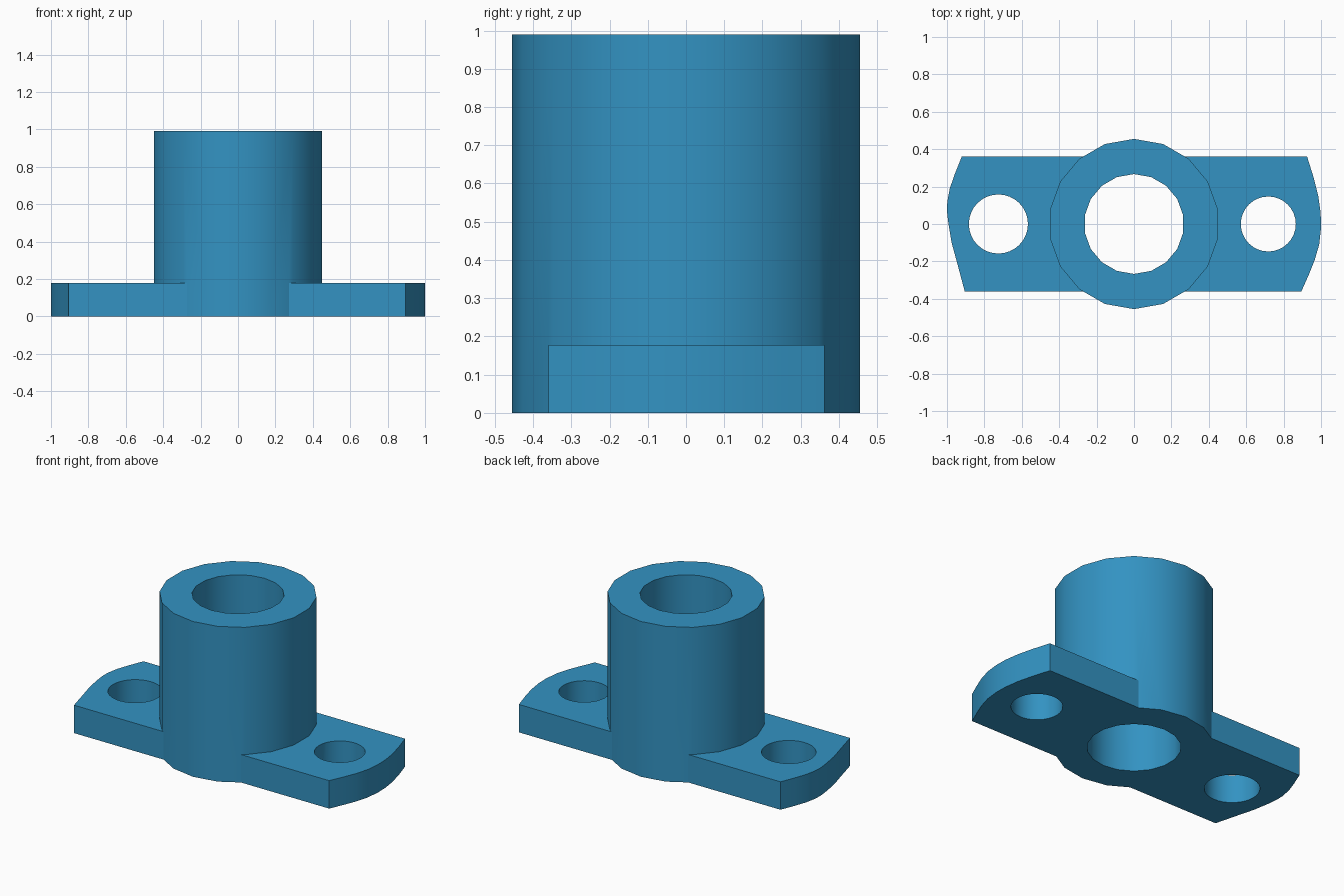
import bpy, bmesh, math

old = bpy.data.objects.get("Cube")
if old:
    bpy.data.objects.remove(old, do_unlink=True)

HEIGHT, PLATE = 0.99, 0.178

blue = bpy.data.materials.new("blue")
blue.use_nodes = True
colour = (0.033, 0.29, 0.54, 1.0)
blue.diffuse_color = colour
blue.node_tree.nodes["Principled BSDF"].inputs["Base Color"].default_value = colour


def prism(name, outline, z0, z1):
    """Extrude a counter-clockwise outline from z0 to z1."""
    bm = bmesh.new()
    base = bm.faces.new([bm.verts.new((x, y, z0)) for x, y in outline])
    top = bmesh.ops.extrude_face_region(bm, geom=[base], use_keep_orig=True)
    moved = [v for v in top["geom"] if isinstance(v, bmesh.types.BMVert)]
    bmesh.ops.translate(bm, verts=moved, vec=(0, 0, z1 - z0))
    bmesh.ops.recalc_face_normals(bm, faces=bm.faces)
    mesh = bpy.data.meshes.new(name)
    bm.to_mesh(mesh)
    bm.free()
    mesh.materials.append(blue)
    obj = bpy.data.objects.new(name, mesh)
    bpy.context.collection.objects.link(obj)
    return obj


def circle(cx, r, sides):
    """Circle on the x axis, with a corner pointing to +y."""
    angles = [math.pi / 2 + math.tau * i / sides for i in range(sides)]
    return [(cx + r * math.cos(a), r * math.sin(a)) for a in angles]


def combine(target, tool, operation):
    """Apply a boolean and remove the tool."""
    mod = target.modifiers.new("boolean", 'BOOLEAN')
    mod.operation, mod.solver, mod.object = operation, 'EXACT', tool
    bpy.context.view_layer.objects.active = target
    bpy.ops.object.modifier_apply(modifier=mod.name)
    bpy.data.objects.remove(tool, do_unlink=True)


# Mounting plate with bowed ends
right_end = [(0.895, -0.36), (0.935, -0.27), (0.967, -0.19), (0.99, -0.11), (1.0, -0.02),
             (0.998, 0.06), (0.985, 0.15), (0.96, 0.25), (0.925, 0.362)]
left_end = [(-0.92, 0.362), (-0.957, 0.27), (-0.985, 0.19), (-0.998, 0.12), (-1.0, 0.07),
            (-0.992, 0.0), (-0.975, -0.1), (-0.945, -0.21), (-0.905, -0.36)]
body = prism("flanged_sleeve", right_end + left_end, 0, PLATE)

# Upright sleeve
combine(body, prism("sleeve", circle(0, 0.455, 18), 0, HEIGHT), 'UNION')

# Central bore and the two bolt holes
for cx, radius, sides in ((0, 0.267, 18), (-0.725, 0.158, 32), (0.718, 0.147, 32)):
    combine(body, prism("hole", circle(cx, radius, sides), -0.1, HEIGHT + 0.1), 'DIFFERENCE')

# Smooth round walls, crisp rims
bpy.ops.object.select_all(action='DESELECT')
body.select_set(True)
bpy.context.view_layer.objects.active = body
bpy.ops.object.shade_smooth_by_angle(angle=math.radians(25))
